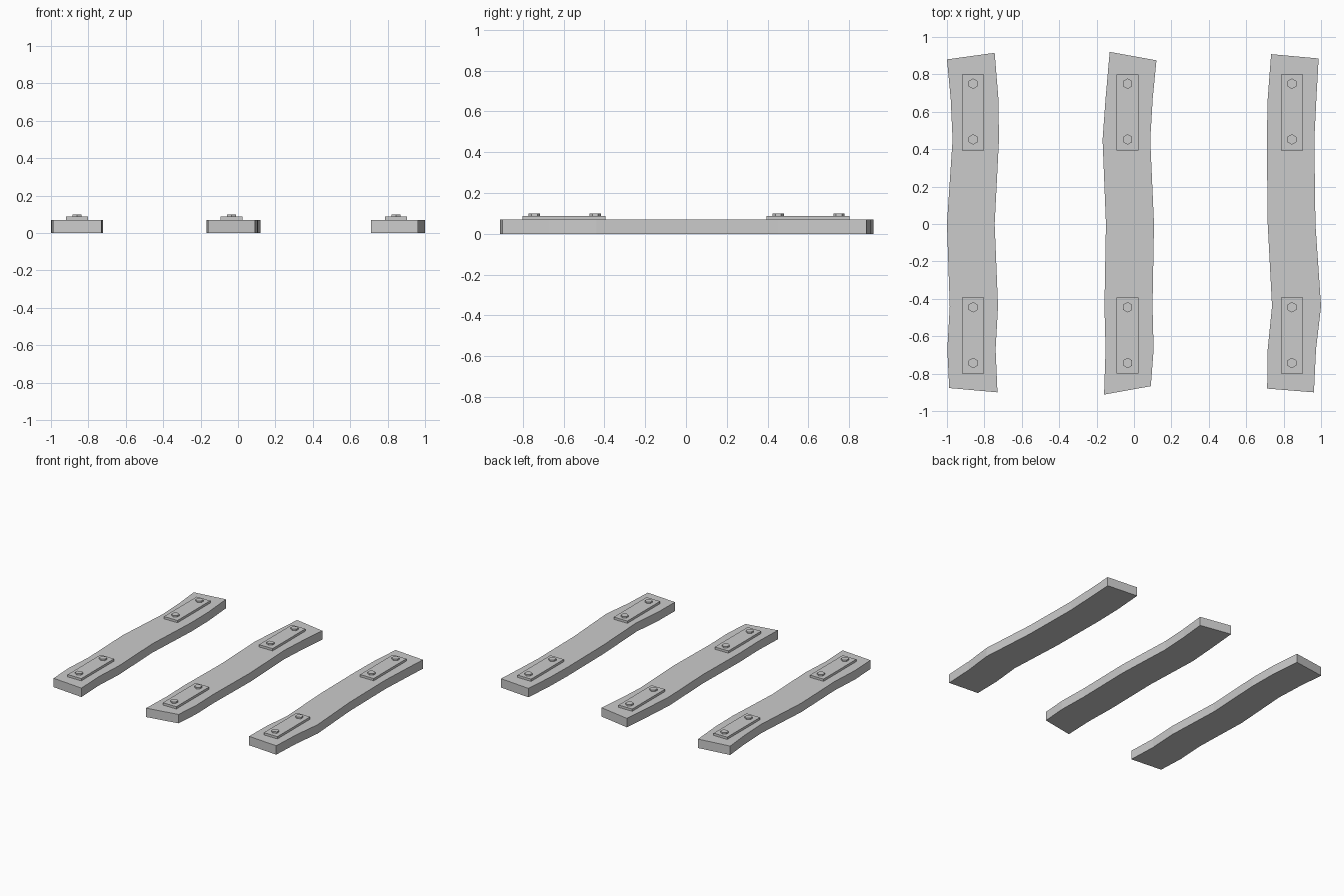
import bpy, bmesh
from mathutils import Matrix

if "Cube" in bpy.data.objects:
    bpy.data.objects.remove(bpy.data.objects["Cube"])

PLANK_TOP, PLATE_TOP, BOLT_TOP = 0.07, 0.088, 0.10
ROWS = [0.67, 0.45, 0.0, -0.44, -0.67]


def new_object(name, bm):
    bmesh.ops.recalc_face_normals(bm, faces=bm.faces)
    mesh = bpy.data.meshes.new(name)
    bm.to_mesh(mesh)
    bm.free()
    obj = bpy.data.objects.new(name, mesh)
    bpy.context.collection.objects.link(obj)
    return obj


# Warped plank: left and right edge x per row, with skewed end cuts
def plank(name, left, right, ends):
    l_top, r_top, l_bot, r_bot = ends
    outline = list(zip(left, [l_top] + ROWS + [l_bot]))
    outline += list(zip(right, [r_top] + ROWS + [r_bot]))[::-1]
    bm = bmesh.new()
    face = bm.faces.new([bm.verts.new((x, y, 0)) for x, y in outline])
    ext = bmesh.ops.extrude_face_region(bm, geom=[face], use_keep_orig=True)
    top = [v for v in ext["geom"] if isinstance(v, bmesh.types.BMVert)]
    bmesh.ops.translate(bm, verts=top, vec=(0, 0, PLANK_TOP))
    return new_object(name, bm)


# Flat fixing plate
def plate(name, x, y):
    bm = bmesh.new()
    z0 = PLANK_TOP - 0.004
    m = Matrix.Translation((x, y, (z0 + PLATE_TOP) / 2)) @ Matrix.Diagonal((0.118, 0.407, PLATE_TOP - z0, 1))
    bmesh.ops.create_cube(bm, size=1, matrix=m)
    return new_object(name, bm)


# Hexagonal bolt head
def bolt(name, x, y):
    bm = bmesh.new()
    z0 = PLATE_TOP - 0.004
    m = Matrix.Translation((x, y, (z0 + BOLT_TOP) / 2))
    # Points of the hexagon lie along y
    bmesh.ops.create_cone(bm, cap_ends=True, segments=6, radius1=0.028, radius2=0.028,
                          depth=BOLT_TOP - z0, matrix=m)
    return new_object(name, bm)


PLANKS = {
    "left": (-0.86,
             [-1.0, -0.98, -0.97, -1.0, -0.985, -0.998, -0.988],
             [-0.745, -0.725, -0.722, -0.745, -0.727, -0.74, -0.73],
             (0.88, 0.915, -0.877, -0.9)),
    "middle": (-0.034,
               [-0.13, -0.152, -0.168, -0.15, -0.158, -0.152, -0.16],
               [0.12, 0.1, 0.087, 0.107, 0.099, 0.105, 0.09],
               (0.92, 0.875, -0.912, -0.867)),
    "right": (0.844,
              [0.733, 0.715, 0.71, 0.715, 0.738, 0.715, 0.712],
              [0.987, 0.975, 0.964, 0.97, 1.0, 0.973, 0.962],
              (0.908, 0.885, -0.88, -0.9)),
}

for side, (cx, left, right, ends) in PLANKS.items():
    plank(f"{side}_plank", left, right, ends)
    for end, s in (("back", 1), ("front", -1)):
        y = 0.597 * s
        plate(f"{side}_{end}_plate", cx, y)
        for i, dy in enumerate((-0.149, 0.149)):
            bolt(f"{side}_{end}_bolt_{i + 1}", cx, y + dy + (0.004 if s > 0 else 0.003))
